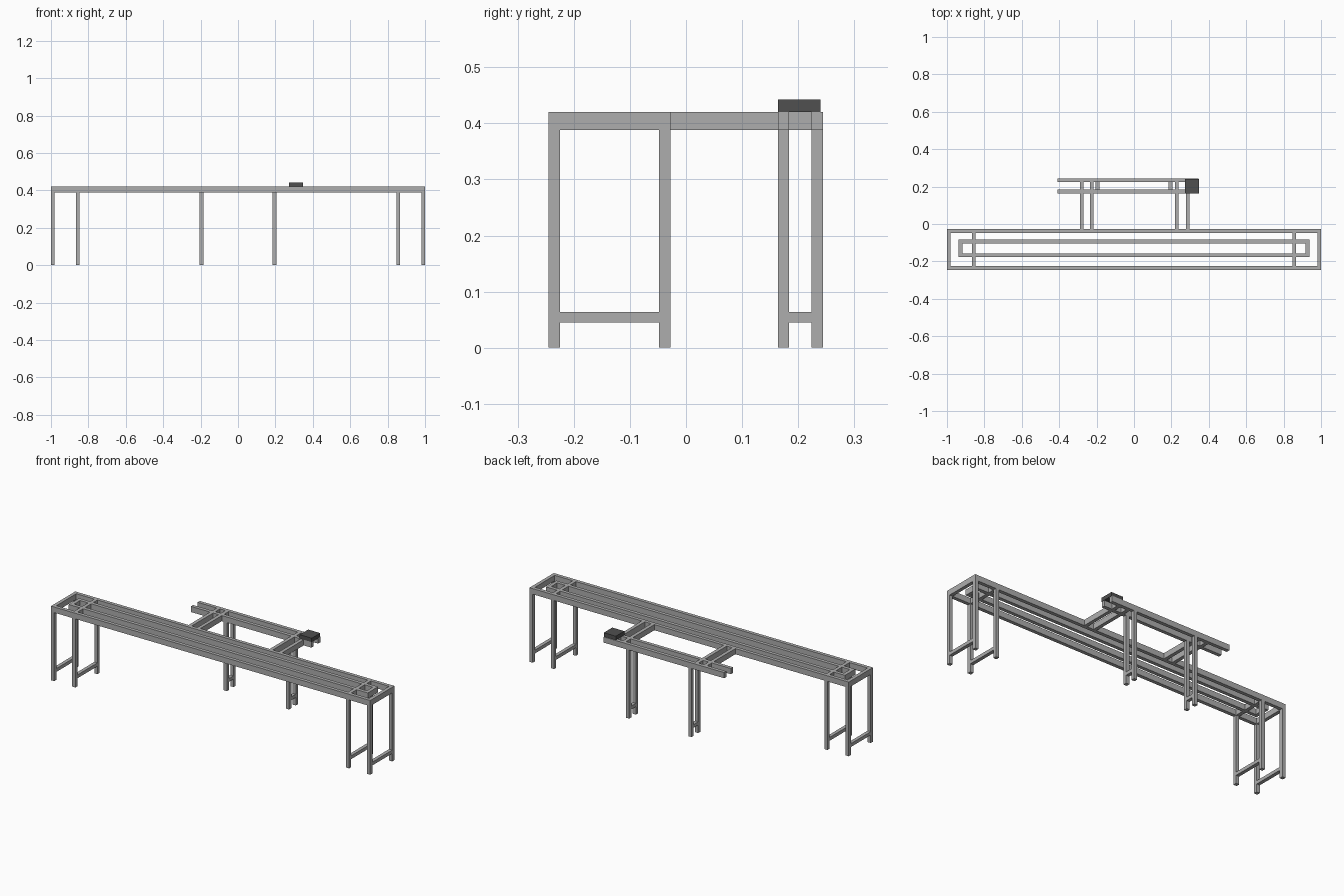
import bpy

old = bpy.data.objects.get("Cube")
if old:
    bpy.data.objects.remove(old, do_unlink=True)


def make_material(name, value):
    m = bpy.data.materials.new(name)
    m.use_nodes = True
    colour = (value, value, value, 1)
    m.diffuse_color = colour
    m.node_tree.nodes["Principled BSDF"].inputs["Base Color"].default_value = colour
    return m


steel = make_material("grey steel", 0.42)
dark = make_material("dark grey", 0.08)


def box(name, x, y, z, mat=steel):
    """Box given its (min, max) span on each axis."""
    spans = (x, y, z)
    bpy.ops.mesh.primitive_cube_add(size=1, location=[(a + b) / 2 for a, b in spans])
    ob = bpy.context.object
    ob.name = name
    ob.scale = [b - a for a, b in spans]
    bpy.ops.object.transform_apply(location=False, rotation=False, scale=True)
    ob.data.materials.append(mat)
    return ob


def around(c):
    return (c - T / 2, c + T / 2)


T = 0.02                      # tube width
BEAM = (0.388, 0.42)          # height span of the top beams
BRACE = (0.045, 0.064)        # height span of the leg braces
FRONT, BACK = -0.235, -0.038  # long frame rails
REAR_IN, REAR_OUT = 0.174, 0.234

# Long outer frame
for name, y in (("front", FRONT), ("back", BACK)):
    box(name + "_rail", (-1, 1), around(y), BEAM)
for side, s in (("right", -1), ("left", 1)):
    for part, x in (("end", 0.99), ("inner", 0.857)):
        box(f"{side}_{part}_beam", around(s * x), (FRONT + T / 2, BACK - T / 2), BEAM)

# Inner ring of rails
for name, y in (("front", -0.167), ("back", -0.094)):
    box(name + "_inner_rail", (-0.937, 0.937), around(y), BEAM)
for side, s in (("right", -1), ("left", 1)):
    box(side + "_inner_ring_end", around(s * 0.927), (-0.157, -0.104), BEAM)


# Braced pairs of legs
def leg_pair(name, x, y0, y1):
    for label, y in (("front", y0), ("back", y1)):
        box(f"{name}_{label}_leg", around(x), around(y), (0, BEAM[0]))
    box(name + "_brace", around(x), (y0 + T / 2, y1 - T / 2), BRACE)


for side, s in (("right", -1), ("left", 1)):
    leg_pair(side + "_end", s * 0.99, FRONT, BACK)
    leg_pair(side + "_inner", s * 0.857, FRONT, BACK)
    leg_pair(side + "_rear", s * 0.195, REAR_IN, REAR_OUT)

# Rear rails and the beams joining them to the long frame
for name, y in (("inner", REAR_IN), ("outer", REAR_OUT)):
    box(f"rear_{name}_rail", (-0.41, 0.345), around(y), BEAM)
for i, x in enumerate((-0.28, -0.226, 0.228, 0.287)):
    box(f"link_beam_{i + 1}", around(x), (BACK + T / 2, REAR_IN - T / 2), BEAM)
    box(f"link_beam_end_{i + 1}", around(x), (REAR_IN + T / 2, REAR_OUT - T / 2), BEAM)

# Control box
box("control_box", (0.272, 0.347), (0.164, 0.24), (0.42, 0.442), dark)
